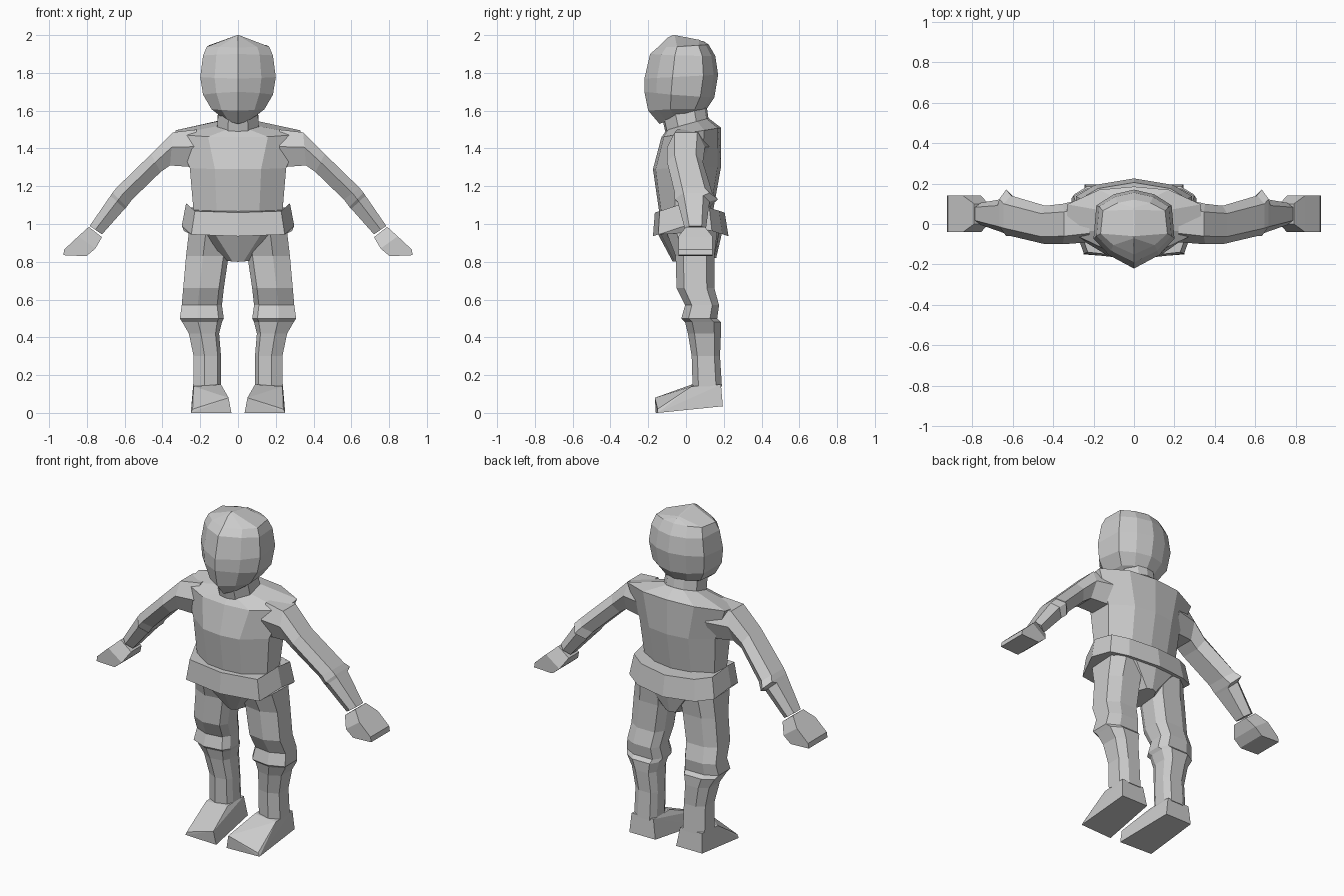
import bpy, bmesh
from mathutils import Vector

grey = bpy.data.materials.new("plain grey")
grey.diffuse_color = (0.6, 0.6, 0.6, 1)


def finish(name, bm):
    bmesh.ops.recalc_face_normals(bm, faces=bm.faces)
    me = bpy.data.meshes.new(name)
    bm.to_mesh(me)
    bm.free()
    me.materials.append(grey)
    ob = bpy.data.objects.new(name, me)
    bpy.context.collection.objects.link(ob)
    return ob


def loft(name, rings, side=1):
    """Skin closed rings of points and cap both ends; side=-1 mirrors in x."""
    bm = bmesh.new()
    vs = [[bm.verts.new((side * x, y, z)) for x, y, z in r] for r in rings]
    n = len(vs[0])
    for a, b in zip(vs, vs[1:]):
        for i in range(n):
            j = (i + 1) % n
            bm.faces.new((a[i], a[j], b[j], b[i]))
    bm.faces.new(vs[0])
    bm.faces.new(vs[-1])
    return finish(name, bm)


def hull(name, pts, side=1):
    bm = bmesh.new()
    for x, y, z in pts:
        bm.verts.new((side * x, y, z))
    bmesh.ops.convex_hull(bm, input=bm.verts)
    return finish(name, bm)


def body_ring(shape, w, f, b, zf, zs, zb):
    """Symmetric ring: shape holds (width, depth) fractions from front to back."""
    half = []
    for u, t in shape:
        z = zf + (zs - zf) * t * 2 if t < .5 else zs + (zb - zs) * (t * 2 - 1)
        half.append((u * w, f + (b - f) * t, z))
    return half + [(-x, y, z) for x, y, z in half[-2:0:-1]]


# half width, front y, back y, z at front, side and back
trunk_shape = [(0, 0), (.48, .04), (1, .3), (1, .72), (.52, .95), (0, 1)]
torso = [
    (.11, -.10, .12, 1.50, 1.53, 1.56),
    (.33, -.13, .185, 1.46, 1.485, 1.51),
    (.255, -.175, .185, 1.29, 1.30, 1.30),
    (.235, -.14, .14, 1.05, 1.07, 1.05),
]
loft("torso", [body_ring(trunk_shape, *r) for r in torso])

# Seat of the trousers, tapering to the crotch
loft("hips", [body_ring(trunk_shape, *r) for r in [
    (.25, -.15, .19, 1.0, 1.04, 1.0),
    (.25, -.145, .19, .94, .98, .95),
    (.06, -.07, .16, .80, .81, .82)]])

# Belt, dipping in front and behind
belt_shape = [(0, 0), (.83, .07), (1, .42), (.96, .78), (.65, .92), (0, 1)]
loft("belt", [body_ring(belt_shape, *r) for r in [
    (.275, -.165, .205, 1.06, 1.12, 1.06),
    (.298, -.175, .225, .935, 1.0, .935)]])

# Neck and head
loft("neck", [body_ring(trunk_shape, *r) for r in [
    (.11, -.11, .12, 1.49, 1.53, 1.55),
    (.105, -.13, .11, 1.58, 1.60, 1.62)]])
head_shape = [(0, 0), (.62, .17), (1, .38), (.93, .8), (.5, .94), (0, 1)]
head = [
    (.08, -.14, .07, 1.53, 1.57, 1.59),
    (.14, -.20, .11, 1.60, 1.61, 1.61),
    (.185, -.22, .15, 1.70, 1.68, 1.67),
    (.20, -.22, .17, 1.77, 1.78, 1.79),
    (.185, -.19, .155, 1.90, 1.89, 1.89),
    (.165, -.15, .12, 1.935, 1.94, 1.95),
]
rings = [body_ring(head_shape, *r) for r in head]
# Crown closes as a ridge along the middle
ridge = [(0, -.10, 1.985), (0, -.07, 2), (.004, -.06, 2), (.004, .07, 1.975),
         (0, .08, 1.97), (0, .09, 1.97)]
rings.append(ridge + [(-x, y, z) for x, y, z in ridge[-2:0:-1]])
loft("head", rings)


# Arms: top x, top z, bottom x, bottom z, front y, back y
arm = [
    (.22, 1.50, .22, 1.30, -.09, .13),
    (.345, 1.485, .36, 1.31, -.10, .10),
    (.46, 1.37, .41, 1.275, -.10, .09),
    (.645, 1.19, .56, 1.13, -.06, .14),
    (.665, 1.165, .59, 1.09, -.06, .17),
    (.675, 1.15, .60, 1.08, -.045, .125),
    (.785, .99, .72, .945, -.005, .105),
]
hand = [
    (.79, .985, .72, .93, 0, .10),
    (.845, .935, .755, .87, -.04, .14),
    (.92, .865, .80, .832, -.04, .14),
    (.925, .835, .81, .83, -.04, .14),
]


def arm_ring(tx, tz, bx, bz, f, b):
    t, l = Vector((tx, 0, tz)), Vector((bx, 0, bz))
    m, d = t.lerp(l, .45), (b - f)
    spots = [(t, f + .2 * d), (m, f), (l, f + .2 * d),
             (l, b - .2 * d), (m, b), (t, b - .2 * d)]
    return [(p.x, y, p.z) for p, y in spots]


def hand_ring(tx, tz, bx, bz, f, b):
    return [(tx, f, tz), (bx, f, bz), (bx, b, bz), (tx, b, tz)]


# Legs: z, inner x, outer x, front y, back y
leg = [
    (1.0, .03, .255, -.12, .17),
    (.83, .05, .275, -.055, .15),
    (.66, .075, .29, -.05, .15),
    (.57, .085, .298, -.005, .175),
    (.50, .075, .308, -.025, .165),
    (.48, .085, .295, -.005, .185),
    (.42, .10, .26, .01, .185),
    (.30, .09, .235, .03, .18),
    (.14, .09, .237, .035, .19),
]


def leg_ring(z, i, o, f, b):
    w, d = o - i, b - f
    return [(i + w * u, f + d * t, z) for u, t in
            [(.12, .08), (.6, 0), (1, .2), (1, .8), (.7, 1), (.15, 1), (0, .75), (0, .3)]]


foot = [(.09, .03, .15), (.235, .03, .14), (.09, .185, .15), (.237, .185, .15),
        (.05, -.165, .08), (.035, -.16, .0), (.25, -.15, .0), (.24, -.15, .02),
        (.07, .195, .035), (.245, .195, .035)]

for side, label in ((1, "left"), (-1, "right")):
    loft(label + "_arm", [arm_ring(*r) for r in arm], side)
    loft(label + "_hand", [hand_ring(*r) for r in hand], side)
    loft(label + "_leg", [leg_ring(*r) for r in leg], side)
    hull(label + "_foot", foot, side)
